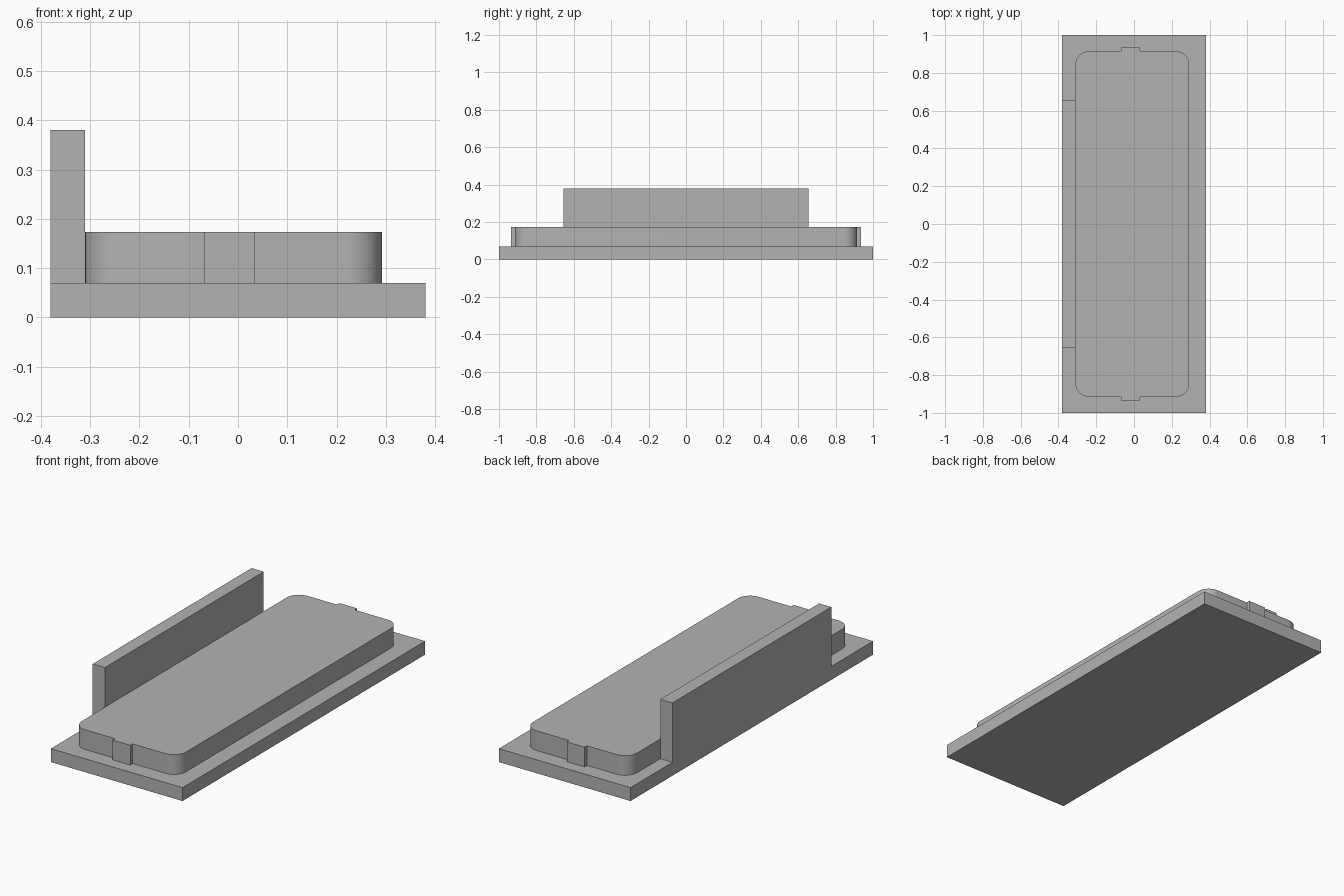
import bpy
import bmesh
from math import cos, sin, pi

if "Cube" in bpy.data.objects:
    bpy.data.objects.remove(bpy.data.objects["Cube"], do_unlink=True)

grey = bpy.data.materials.new("plain_grey")
grey.use_nodes = True
color = (0.45, 0.45, 0.45, 1)
grey.diffuse_color = color
grey.node_tree.nodes["Principled BSDF"].inputs["Base Color"].default_value = color


def extrude_outline(name, outline, bottom, top):
    """Solid prism from a counter-clockwise outline in x and y."""
    bm = bmesh.new()
    base = bm.faces.new([bm.verts.new((x, y, bottom)) for x, y in outline])
    new = bmesh.ops.extrude_face_region(bm, geom=[base], use_keep_orig=True)["geom"]
    verts = [v for v in new if isinstance(v, bmesh.types.BMVert)]
    bmesh.ops.translate(bm, verts=verts, vec=(0, 0, top - bottom))
    bmesh.ops.recalc_face_normals(bm, faces=bm.faces)
    mesh = bpy.data.meshes.new(name)
    bm.to_mesh(mesh)
    bm.free()
    mesh.materials.append(grey)
    obj = bpy.data.objects.new(name, mesh)
    bpy.context.collection.objects.link(obj)
    return obj


def rectangle(x0, x1, y):
    return [(x0, -y), (x1, -y), (x1, y), (x0, y)]


def arc(cx, cy, radius, start, steps=12):
    angles = [start + pi / 2 * i / steps for i in range(steps + 1)]
    return [(cx + radius * cos(a), cy + radius * sin(a)) for a in angles]


# Base plate and side wall
base_top = 0.07
extrude_outline("base_plate", rectangle(-0.38, 0.38, 1.0), 0, base_top)
extrude_outline("side_wall", rectangle(-0.38, -0.31, 0.655), base_top, 0.38)

# Raised pad: rounded corners with a shallow tab on each end
left, right, end, tab_end, r = -0.31, 0.292, 0.915, 0.935, 0.07
tab0, tab1 = -0.069, 0.033
outline = [(tab0, -end), (tab0, -tab_end), (tab1, -tab_end), (tab1, -end)]
outline += arc(right - r, r - end, r, -pi / 2)
outline += arc(right - r, end - r, r, 0)
outline += [(tab1, end), (tab1, tab_end), (tab0, tab_end), (tab0, end)]
outline += arc(left + r, end - r, r, pi / 2)
outline += arc(left + r, r - end, r, pi)
pad = extrude_outline("raised_pad", outline, base_top, 0.173)

# Smooth the rounded corners, keep the other edges sharp
bpy.ops.object.select_all(action="DESELECT")
pad.select_set(True)
bpy.context.view_layer.objects.active = pad
bpy.ops.object.shade_smooth_by_angle(angle=pi / 6)
